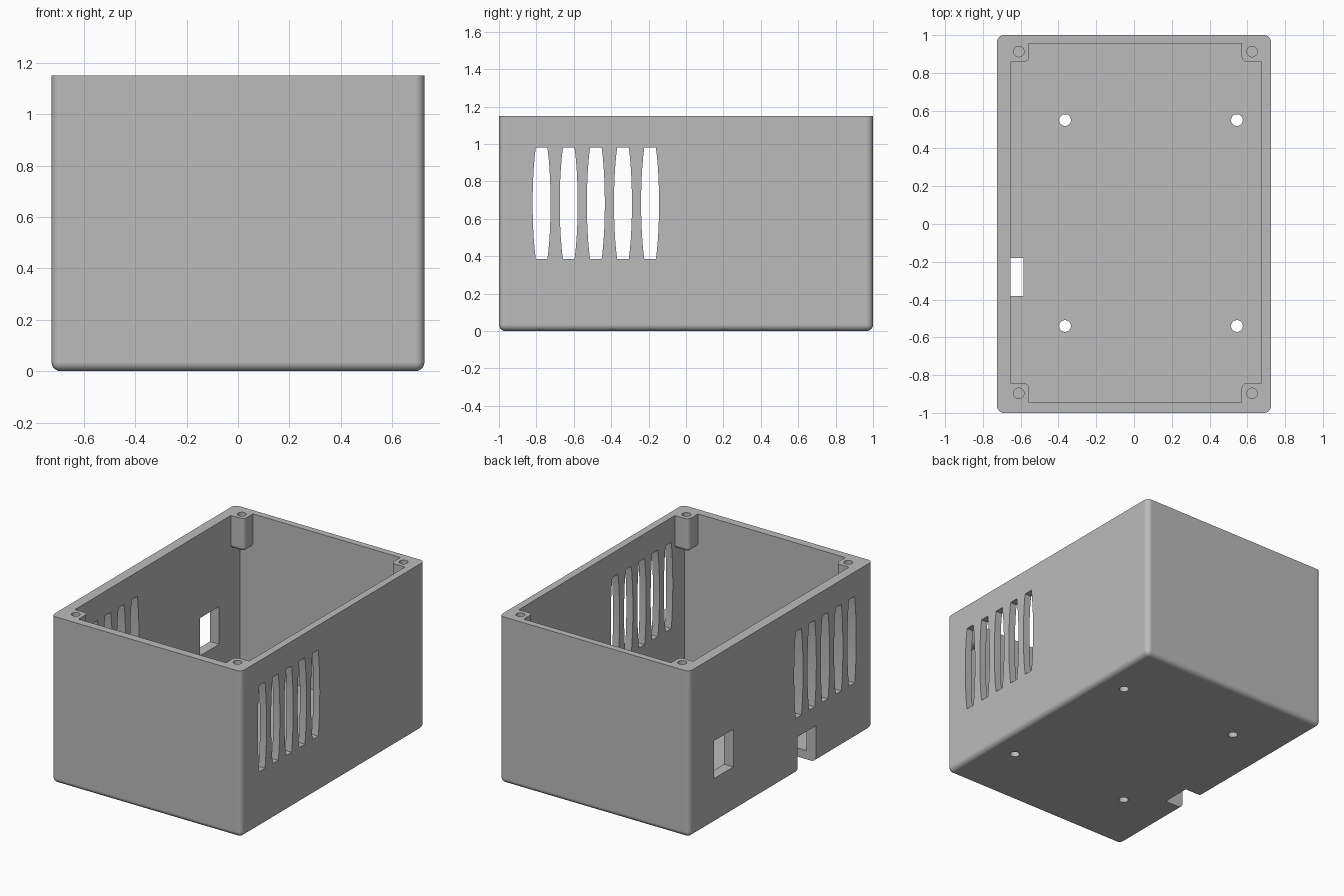
import bpy, bmesh, math
from mathutils import Matrix

cube = bpy.data.objects.get("Cube")
if cube:
    bpy.data.objects.remove(cube, do_unlink=True)

grey = bpy.data.materials.new("plain grey")
grey.use_nodes = True
grey.diffuse_color = (0.5, 0.5, 0.5, 1)
grey.node_tree.nodes["Principled BSDF"].inputs["Base Color"].default_value = (0.5, 0.5, 0.5, 1)


def add_object(name, bm):
    bmesh.ops.recalc_face_normals(bm, faces=bm.faces)
    mesh = bpy.data.meshes.new(name)
    bm.to_mesh(mesh)
    bm.free()
    mesh.materials.append(grey)
    obj = bpy.data.objects.new(name, mesh)
    bpy.context.collection.objects.link(obj)
    return obj


def box(name, x, y, z, radius=0):
    """Box from ranges; a radius rounds every edge except the top rim."""
    bm = bmesh.new()
    bmesh.ops.create_cube(bm, size=1)
    for v in bm.verts:
        v.co = [r[0] if c < 0 else r[1] for c, r in zip(v.co, (x, y, z))]
    if radius:
        edges = [e for e in bm.edges if min(v.co.z for v in e.verts) < z[1] - 0.01]
        bmesh.ops.bevel(bm, geom=edges, offset=radius, segments=6,
                        profile=0.5, affect='EDGES')
    return add_object(name, bm)


def cylinder(name, x, y, radius, z):
    bm = bmesh.new()
    bmesh.ops.create_cone(bm, cap_ends=True, segments=32, radius1=radius,
                          radius2=radius, depth=z[1] - z[0],
                          matrix=Matrix.Translation((x, y, sum(z) / 2)))
    return add_object(name, bm)


def vent(name, y, z, half_w, half_h, cut):
    """Tall ellipse with flat-cut ends, running across the whole case."""
    bm = bmesh.new()
    limit = math.asin(cut / half_h)
    pts = []
    for side in (1, -1):
        for i in range(11):
            a = side * limit * (i / 5 - 1)
            pts.append((-1, y + side * half_w * math.cos(a), z + half_h * math.sin(a)))
    face = bm.faces.new([bm.verts.new(p) for p in pts])
    ext = bmesh.ops.extrude_face_region(bm, geom=[face])["geom"]
    bmesh.ops.translate(bm, vec=(2, 0, 0),
                        verts=[g for g in ext if isinstance(g, bmesh.types.BMVert)])
    return add_object(name, bm)


def subtract(target, cutter):
    mod = target.modifiers.new("cut", 'BOOLEAN')
    mod.operation, mod.solver, mod.object = 'DIFFERENCE', 'EXACT', cutter
    with bpy.context.temp_override(object=target, active_object=target):
        bpy.ops.object.modifier_apply(modifier=mod.name)
    bpy.data.objects.remove(cutter, do_unlink=True)


TOP, FLOOR = 1.15, 0.06
case = box("case", (-0.725, 0.725), (-1, 1), (0, TOP), 0.035)

# Hollow interior, leaving a rounded screw post in each corner
cavity = box("cavity", (-0.655, 0.675), (-0.945, 0.955), (FLOOR, 1.3))
screws = [(x, y) for x in (-0.61, 0.625) for y in (-0.897, 0.913)]
for x, y in screws:
    sx, sy = math.copysign(1, x), math.copysign(1, y)
    xs = sorted((x - sx * 0.055, sx * 0.7))
    ys = sorted((y - sy * 0.055, sy * 0.98))
    subtract(cavity, box("post", xs, ys, (0.92, 1.4), 0.03))
subtract(case, cavity)

# Screw holes in the posts and mounting holes in the floor
for x, y in screws:
    subtract(case, cylinder("screw_hole", x, y, 0.028, (1.0, 1.3)))
for x in (-0.365, 0.545):
    for y in (-0.54, 0.55):
        subtract(case, cylinder("mount_hole", x, y, 0.031, (-0.1, 0.2)))

# Vent slots through both long walls
for i in range(5):
    subtract(case, vent("vent_slot", -0.772 + 0.145 * i, 0.683, 0.048, 0.39, 0.298))

# Cable notch at the base and socket window in the right wall
subtract(case, box("cable_notch", (-0.8, -0.585), (-0.38, -0.18), (-0.1, 0.25)))
subtract(case, box("socket_window", (-0.8, -0.62), (0.52, 0.73), (0.31, 0.57)))

# Smooth rounded edges, crisp cuts
bpy.ops.object.select_all(action='DESELECT')
case.select_set(True)
bpy.context.view_layer.objects.active = case
bpy.ops.object.shade_smooth_by_angle(angle=math.radians(30))
weighted = case.modifiers.new("even_shading", 'WEIGHTED_NORMAL')
weighted.keep_sharp = True
